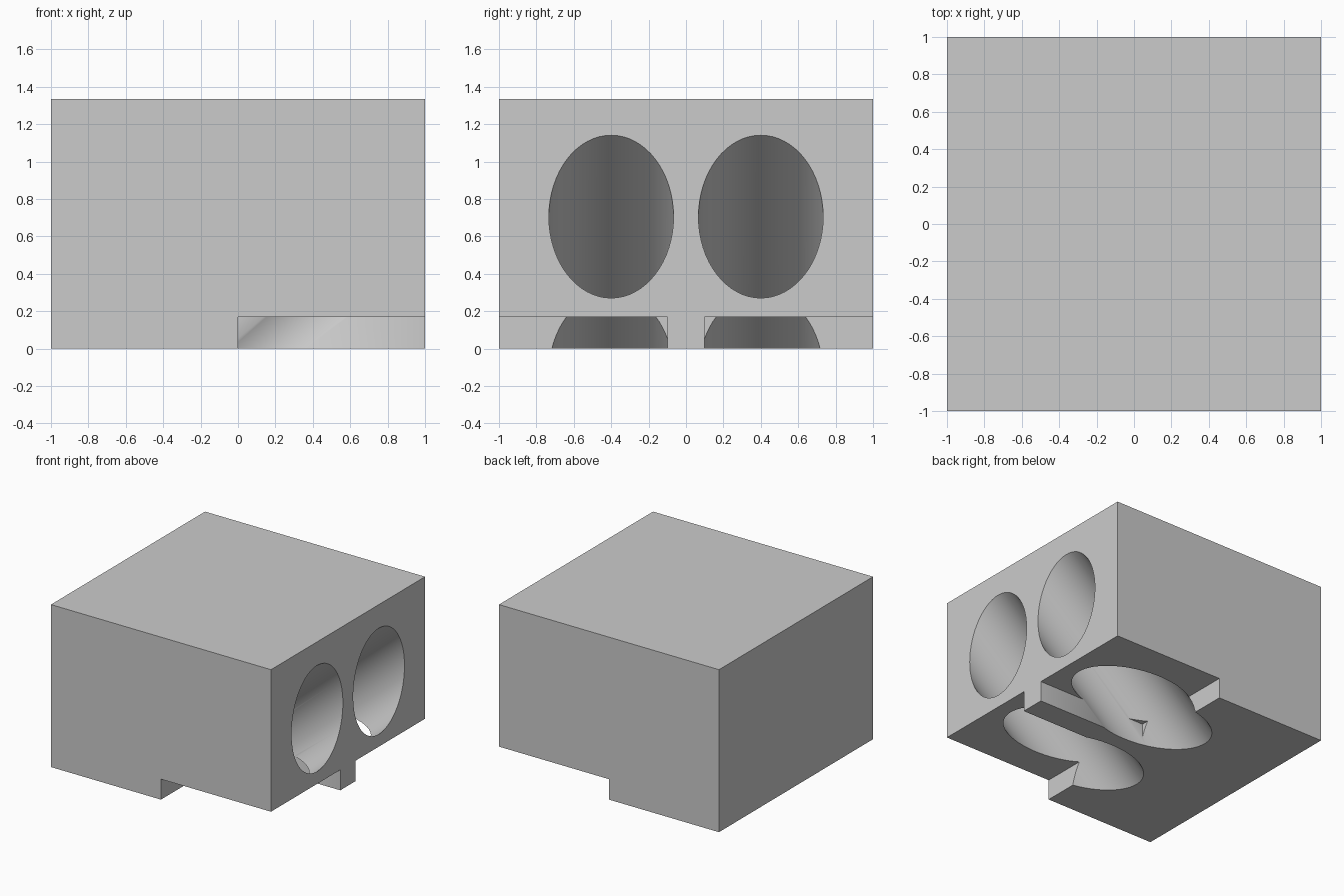
import bpy
import math

if "Cube" in bpy.data.objects:
    bpy.data.objects.remove(bpy.data.objects["Cube"], do_unlink=True)

HEIGHT = 1.335
STEP = 0.168       # depth of the underside steps
RIB = 0.1          # half width of the middle rib
BORE_R = 1 / 3
BORE_Y = 0.4
BORE_Z = 0.706     # bore axis height at the right face
TILT = math.radians(40)


def box(name, low, high):
    """Axis-aligned box between two corners."""
    middle = [(a + b) / 2 for a, b in zip(low, high)]
    bpy.ops.mesh.primitive_cube_add(size=1, location=middle)
    obj = bpy.context.object
    obj.name = name
    obj.scale = [b - a for a, b in zip(low, high)]
    bpy.ops.object.transform_apply(location=True, rotation=False, scale=True)
    return obj


def cut(target, cutter):
    """Subtract the cutter from the target, then discard it."""
    mod = target.modifiers.new("cut", 'BOOLEAN')
    mod.operation = 'DIFFERENCE'
    mod.solver = 'EXACT'
    mod.object = cutter
    bpy.context.view_layer.objects.active = target
    bpy.ops.object.modifier_apply(modifier=mod.name)
    bpy.data.objects.remove(cutter, do_unlink=True)


# Main block
block = box("bored_block", (-1, -1, 0), (1, 1, HEIGHT))

for side in (-1, 1):
    # Step under the right half, leaving the middle rib
    y_low, y_high = sorted((side * RIB, side * 1.5))
    cut(block, box("step_cutter", (0, y_low, -0.5), (1.5, y_high, STEP)))

for side in (-1, 1):
    # Slanted bore from the right face down through the underside
    bpy.ops.mesh.primitive_cylinder_add(
        vertices=64, radius=BORE_R, depth=6,
        location=(1, side * BORE_Y, BORE_Z),
        rotation=(0, math.pi / 2 - TILT, 0))
    cut(block, bpy.context.object)

# Plain grey finish
grey = bpy.data.materials.new("plain_grey")
grey.use_nodes = True
colour = (0.6, 0.6, 0.6, 1)
grey.diffuse_color = colour
grey.node_tree.nodes["Principled BSDF"].inputs["Base Color"].default_value = colour
block.data.materials.clear()
block.data.materials.append(grey)

# Smooth bore walls with sharp rims
bpy.ops.object.select_all(action='DESELECT')
block.select_set(True)
bpy.context.view_layer.objects.active = block
bpy.ops.object.shade_smooth_by_angle(angle=math.radians(30))
